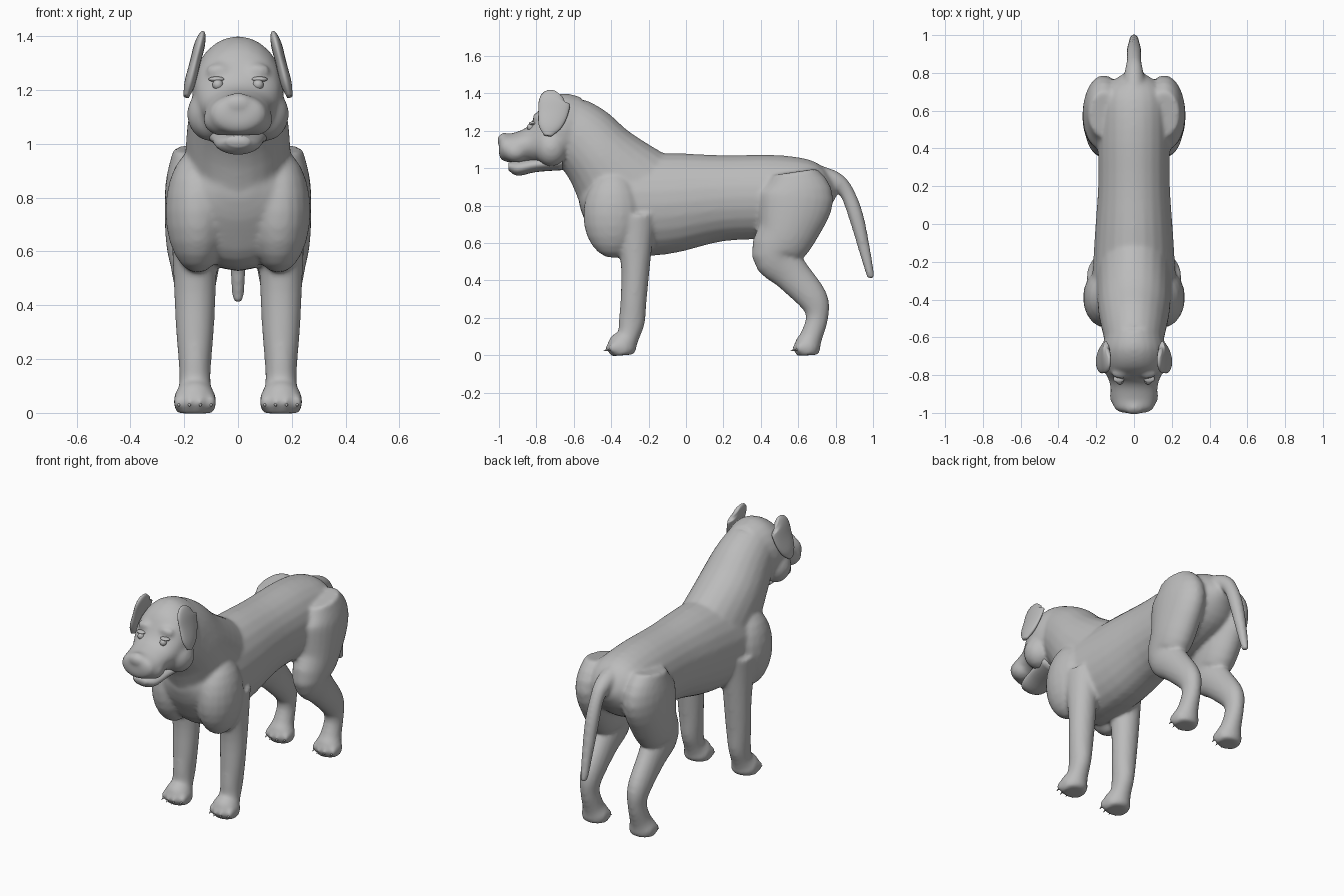
import bpy, bmesh, math
from mathutils import Vector, Matrix

cube = bpy.data.objects.get("Cube")
if cube:
    bpy.data.objects.remove(cube)

COAT = (.5, .5, .5, 1)
grey = bpy.data.materials.new("coat_grey")
grey.use_nodes = True
grey.diffuse_color = COAT
grey.node_tree.nodes["Principled BSDF"].inputs["Base Color"].default_value = COAT


def spline(rings, steps=4):
    """Smooth a short list of rings with a Catmull-Rom curve."""
    points = [Vector(ring) for ring in rings]
    points = [points[0]] + points + [points[-1]]
    smooth = []
    for before, start, end, after in zip(points, points[1:], points[2:], points[3:]):
        leaving = (end - before) / 2
        arriving = (after - start) / 2
        for i in range(steps):
            t = i / steps
            blend = t * t * (3 - 2 * t)
            smooth.append(start.lerp(end, blend)
                          + leaving * t * (1 - t) ** 2
                          - arriving * t * t * (1 - t))
    return smooth + [points[-1]]


def loft(bm, rings, x=0, upright=False, sides=24):
    """Skin oval rings given as y, z, half depth and half width."""
    path = spline(rings)
    angles = [math.tau * i / sides for i in range(sides)]
    loops = []
    for i, (y, z, depth, width) in enumerate(path):
        ahead = path[min(i + 1, len(path) - 1)] - path[max(i - 1, 0)]
        across = Vector((0, 0, 1)) if upright else Vector((0, -ahead.y, ahead.x)).normalized()
        loops.append([bm.verts.new(Vector((x + width * math.sin(a), y, z))
                                   + across * depth * math.cos(a)) for a in angles])
    faces = [bm.faces.new(loops[0]), bm.faces.new(loops[-1])]
    for near, far in zip(loops, loops[1:]):
        for i in range(sides):
            faces.append(bm.faces.new((near[i - 1], near[i], far[i], far[i - 1])))
    bmesh.ops.recalc_face_normals(bm, faces=faces)


def ball(bm, centre, radii):
    place = Matrix.Translation(centre) @ Matrix.Diagonal(radii).to_4x4()
    bmesh.ops.create_uvsphere(bm, u_segments=20, v_segments=12, radius=1, matrix=place)


def finish(bm, name):
    mesh = bpy.data.meshes.new(name)
    bm.to_mesh(mesh)
    bm.free()
    mesh.materials.append(grey)
    mesh.shade_smooth()
    obj = bpy.data.objects.new(name, mesh)
    bpy.context.scene.collection.objects.link(obj)
    return obj


TORSO = [(-.57, .84, .04, .06), (-.52, .82, .14, .16), (-.4, .8, .26, .22), (-.1, .81, .27, .21),
         (.2, .84, .23, .19), (.5, .85, .22, .19), (.7, .87, .16, .17), (.8, .88, .04, .05)]
NECK = [(-.3, .87, .29, .2), (-.45, 1.05, .21, .19), (-.55, 1.16, .19, .17), (-.64, 1.23, .17, .15)]
HEAD = [(-.56, 1.21, .17, .14), (-.66, 1.2, .2, .17), (-.76, 1.18, .17, .16), (-.84, 1.13, .1, .13),
        (-.92, 1.11, .08, .12), (-.98, 1.11, .07, .1), (-1, 1.11, .04, .06)]
JAW = [(-.66, 1.03, .04, .12), (-.8, 1.02, .04, .1), (-.9, 1, .04, .08), (-.95, 1.01, .02, .04)]
FRONT_LEG = [(-.28, .75, .12, .09), (-.27, .5, .08, .08), (-.28, .3, .07, .07), (-.29, .18, .07, .06),
             (-.31, .1, .06, .06), (-.34, .05, .08, .08), (-.34, 0, .06, .07)]
HIND_LEG = [(.58, .98, .12, .08), (.59, .85, .2, .11), (.54, .66, .16, .11), (.48, .54, .13, .09),
            (.56, .44, .1, .07), (.68, .3, .08, .06), (.7, .2, .06, .05),
            (.67, .1, .06, .06), (.65, .05, .07, .08), (.65, 0, .06, .07)]
TAIL = [(.7, .96, .06, .06), (.8, .93, .05, .05), (.86, .87, .04, .04),
        (.91, .74, .04, .04), (.96, .54, .03, .03), (.99, .41, .02, .02)]
EAR = [(-.68, 1.4, .03, .01), (-.7, 1.37, .08, .02), (-.71, 1.3, .08, .02),
       (-.73, 1.22, .06, .02), (-.74, 1.17, .02, .01)]
LEG_X = .16
# Toe positions shared by the paws and claws, outer toes set back
TOES = [(spread, paw + abs(spread) * .4)
        for paw in (-.4, .6) for spread in (-.06, -.02, .02, .06)]

# Body: overlapping volumes fused into one skin
bm = bmesh.new()
for rings in (TORSO, HEAD):
    loft(bm, rings, upright=True)
for rings in (NECK, TAIL):
    loft(bm, rings)
ball(bm, (0, -.97, 1.15), (.06, .04, .04))  # nose
for side in (1, -1):
    for rings in (FRONT_LEG, HIND_LEG):
        loft(bm, rings, LEG_X * side)
    ball(bm, (.15 * side, -.39, .75), (.12, .16, .23))  # shoulder
    ball(bm, (.07 * side, -.79, 1.27), (.05, .03, .03))  # brow
    ball(bm, (.1 * side, -.72, 1.11), (.09, .09, .1))  # cheek
    ball(bm, (.06 * side, -.91, 1.09), (.07, .07, .06))  # upper lip
    for spread, y in TOES:
        ball(bm, (LEG_X * side + spread, y, .04), (.02, .04, .03))
body = finish(bm, "body")
fuse = body.modifiers.new("fuse", "REMESH")
fuse.mode = "VOXEL"
fuse.voxel_size = .011
fuse.use_smooth_shade = True
soften = body.modifiers.new("soften", "SMOOTH")
soften.factor = .5
soften.iterations = 9

# Lower jaw
bm = bmesh.new()
loft(bm, JAW, upright=True)
finish(bm, "lower_jaw")

for side, label in ((1, "left"), (-1, "right")):
    # Folded ear, leaning out at the bottom
    bm = bmesh.new()
    loft(bm, EAR, LEG_X * side)
    lean = Matrix.Rotation(-side / 4, 3, "Y")
    bmesh.ops.rotate(bm, verts=bm.verts, cent=(LEG_X * side, 0, 1.3), matrix=lean)
    finish(bm, label + "_ear")

    # Eye and its upper lid
    bm = bmesh.new()
    ball(bm, (.075 * side, -.83, 1.22), (.02, .02, .02))
    finish(bm, label + "_eye")
    bm = bmesh.new()
    ball(bm, (.08 * side, -.82, 1.24), (.03, .02, .01))
    finish(bm, label + "_eyelid")

    # Claws pointing forward and down
    bm = bmesh.new()
    tilt = Matrix.Rotation(math.radians(110), 4, "X")
    for spread, y in TOES:
        place = Matrix.Translation((LEG_X * side + spread, y - .03, .03))
        bmesh.ops.create_cone(bm, cap_ends=True, segments=10, radius1=.01, radius2=.001,
                              depth=.04, matrix=place @ tilt)
    finish(bm, label + "_claws")
